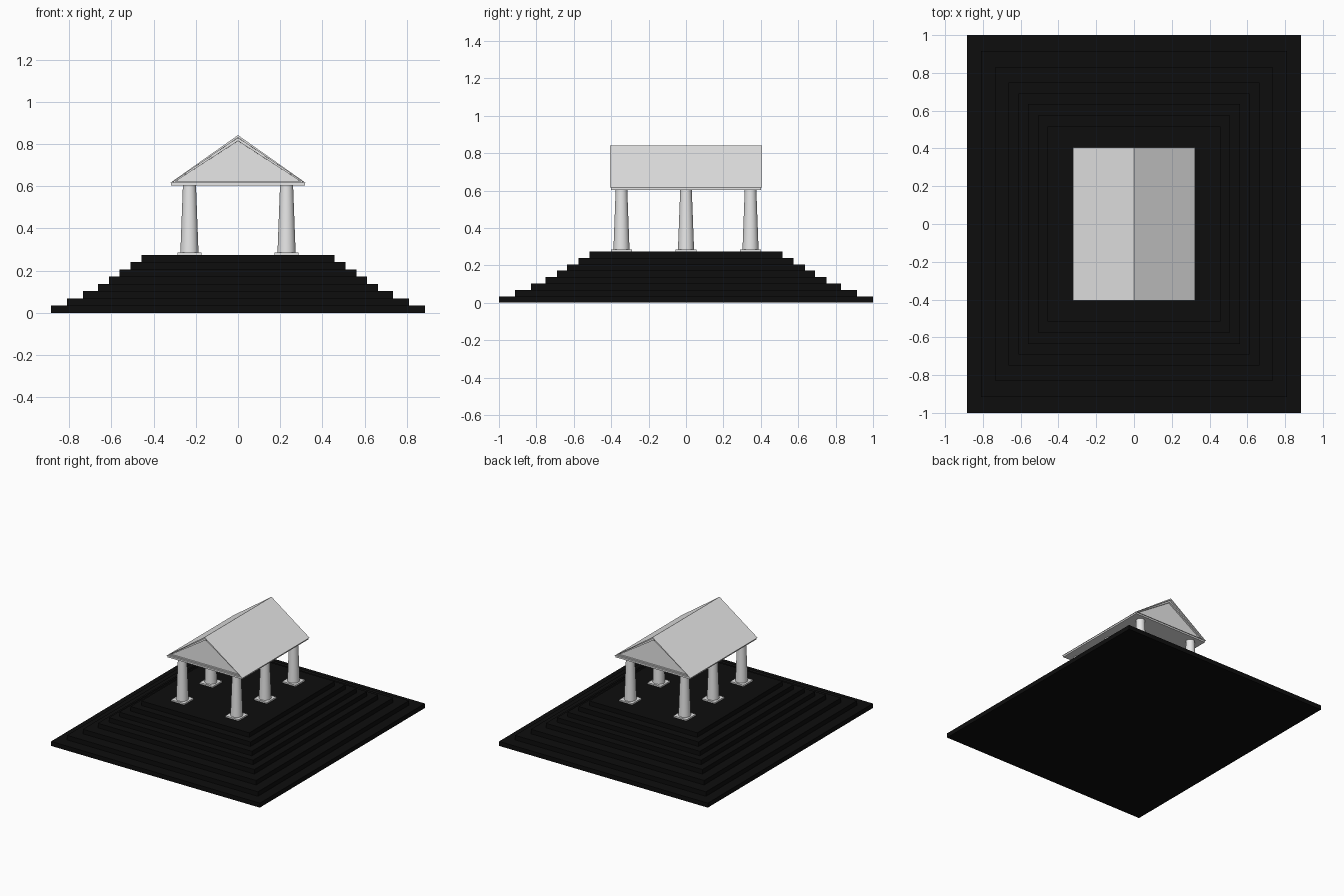
import bpy
import bmesh
import math

if "Cube" in bpy.data.objects:
    bpy.data.objects.remove(bpy.data.objects["Cube"], do_unlink=True)


def make_material(name, value):
    mat = bpy.data.materials.new(name)
    mat.use_nodes = True
    colour = (value, value, value, 1)
    mat.diffuse_color = colour
    mat.node_tree.nodes["Principled BSDF"].inputs["Base Color"].default_value = colour
    return mat


marble = make_material("pale marble", 0.8)
black_stone = make_material("black stone", 0.004)


def add_object(name, bm, mat):
    bmesh.ops.recalc_face_normals(bm, faces=bm.faces)
    mesh = bpy.data.meshes.new(name)
    bm.to_mesh(mesh)
    bm.free()
    mesh.materials.append(mat)
    obj = bpy.data.objects.new(name, mesh)
    bpy.context.collection.objects.link(obj)
    return obj


def add_box(name, half_x, half_y, bottom, top, mat, x=0, y=0):
    bm = bmesh.new()
    bmesh.ops.create_cube(bm, size=1)
    bmesh.ops.scale(bm, vec=(2 * half_x, 2 * half_y, top - bottom), verts=bm.verts)
    bmesh.ops.translate(bm, vec=(x, y, (bottom + top) / 2), verts=bm.verts)
    return add_object(name, bm, mat)


# Stepped platform, every tier keeping the same proportions
STEP = 0.0343
tiers = [1.0, 0.915, 0.83, 0.75, 0.69, 0.635, 0.575, 0.517]
for i, half in enumerate(tiers):
    add_box(f"platform_step_{i + 1}", half * 0.885, half, i * STEP, (i + 1) * STEP, black_stone)
FLOOR = len(tiers) * STEP
PLINTH_TOP = FLOOR + 0.011
EAVE = 0.603


# Tapered columns on square plinths
def add_column(label, x, y):
    add_box(f"plinth_{label}", 0.056, 0.056, FLOOR, PLINTH_TOP, marble, x, y)
    bm = bmesh.new()
    height = EAVE - PLINTH_TOP
    bmesh.ops.create_cone(bm, cap_ends=True, segments=32, radius1=0.043,
                          radius2=0.031, depth=height)
    bmesh.ops.translate(bm, vec=(x, y, PLINTH_TOP + height / 2), verts=bm.verts)
    column = add_object(f"column_{label}", bm, marble)
    bpy.ops.object.select_all(action="DESELECT")
    column.select_set(True)
    bpy.context.view_layer.objects.active = column
    bpy.ops.object.shade_smooth_by_angle(angle=math.radians(35))


for side, x in (("right", -0.23), ("left", 0.23)):
    for place, y in (("front", -0.345), ("middle", 0), ("back", 0.345)):
        add_column(f"{place}_{side}", x, y)

# Ceiling slab under the roof
ROOF_BASE = 0.615
add_box("ceiling_slab", 0.317, 0.402, EAVE, ROOF_BASE, marble)

# Gabled roof with a twice-recessed triangle at each end
bm = bmesh.new()
outline = [(-0.322, ROOF_BASE), (0.322, ROOF_BASE), (0, 0.842)]
front = [bm.verts.new((x, -0.406, z)) for x, z in outline]
back = [bm.verts.new((x, 0.406, z)) for x, z in outline]
gables = [bm.faces.new(front), bm.faces.new(back[::-1])]
for i in range(3):
    j = (i + 1) % 3
    bm.faces.new((front[j], front[i], back[i], back[j]))
bmesh.ops.recalc_face_normals(bm, faces=bm.faces)
for border in (0.012, 0.015):
    bmesh.ops.inset_individual(bm, faces=gables, thickness=border, depth=0)
    bmesh.ops.inset_individual(bm, faces=gables, thickness=0.0004, depth=-0.012)
add_object("gabled_roof", bm, marble)
